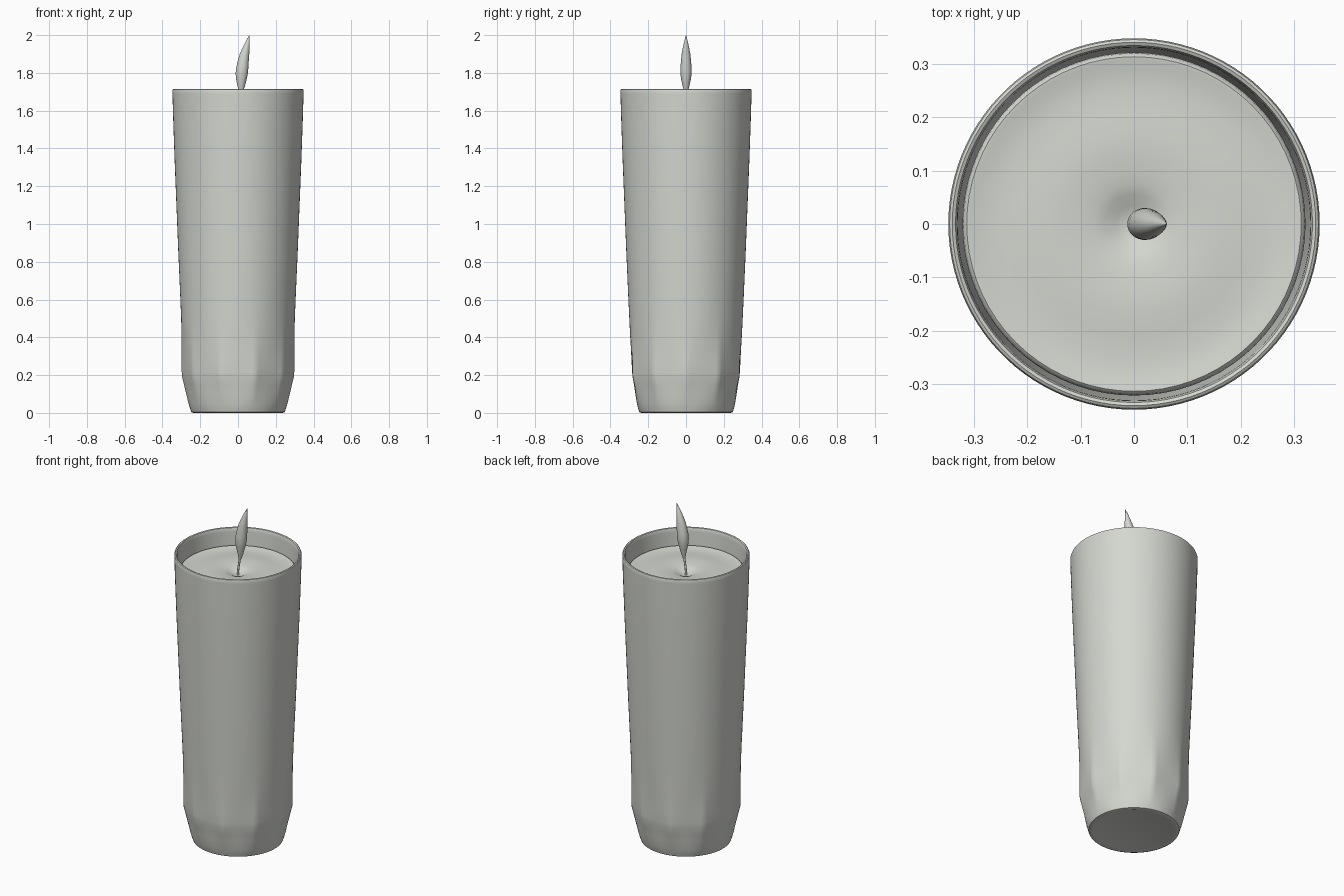
import bpy, bmesh, math
from mathutils import Vector

grey = bpy.data.materials.new("pale_grey")
grey.diffuse_color = (0.66, 0.68, 0.63, 1)


def loft(name, rings, angle=40):
    """Skin closed rings of points in order and cap both ends."""
    bm = bmesh.new()
    loops = [[bm.verts.new(p) for p in ring] for ring in rings]
    n = len(loops[0])
    for a, b in zip(loops, loops[1:]):
        for i in range(n):
            j = (i + 1) % n
            bm.faces.new((a[i], a[j], b[j], b[i]))
    bm.faces.new(list(reversed(loops[0])))
    bm.faces.new(loops[-1])
    bmesh.ops.recalc_face_normals(bm, faces=bm.faces)
    mesh = bpy.data.meshes.new(name)
    bm.to_mesh(mesh)
    bm.free()
    mesh.materials.append(grey)
    ob = bpy.data.objects.new(name, mesh)
    bpy.context.collection.objects.link(ob)
    bpy.ops.object.select_all(action='DESELECT')
    ob.select_set(True)
    bpy.context.view_layer.objects.active = ob
    bpy.ops.object.shade_smooth_by_angle(angle=math.radians(angle))
    return ob


def ring(r, z, n, facet=0.0, cx=0.0, squash=1.0):
    """Circle, blended by 'facet' towards a ten-sided outline."""
    pts = []
    step = math.tau / 10
    for i in range(n):
        a = math.tau * i / n
        flat = math.cos(step / 2) / math.cos(a % step - step / 2)
        q = r * (1 + facet * (flat - 1))
        pts.append(Vector((cx + q * math.cos(a), squash * q * math.sin(a), z)))
    return pts


# Tapered glass: faceted foot, round rim, hollow inside (radius, height, facet)
glass_profile = [
    (0.215, 0.006, 0), (0.235, 0.0, 0), (0.247, 0.004, 0), (0.254, 0.025, 0),
    (0.262, 0.05, 0.15), (0.274, 0.10, 0.45), (0.286, 0.15, 0.75),
    (0.296, 0.19, 0.9), (0.298, 0.22, 0.85), (0.298, 0.28, 0.65),
    (0.298, 0.35, 0.4), (0.299, 0.42, 0.18), (0.301, 0.50, 0.05),
    (0.305, 0.60, 0), (0.316, 0.85, 0), (0.326, 1.10, 0), (0.336, 1.35, 0),
    (0.344, 1.58, 0), (0.347, 1.69, 0), (0.3475, 1.705, 0), (0.345, 1.713, 0),
    (0.340, 1.716, 0), (0.334, 1.713, 0), (0.331, 1.705, 0), (0.330, 1.69, 0),
    (0.325, 1.58, 0), (0.285, 0.60, 0), (0.255, 0.25, 0), (0.22, 0.15, 0),
]
loft("glass", [ring(r, z, 100, f) for r, z, f in glass_profile])

# Wax with a rounded edge, faint ripples and a dip at the wick
wax_profile = [
    (0.20, 0.17), (0.245, 0.26), (0.279, 0.60), (0.318, 1.56), (0.321, 1.600),
    (0.319, 1.611), (0.313, 1.616), (0.305, 1.615), (0.29, 1.611),
    (0.25, 1.609), (0.21, 1.611), (0.17, 1.615), (0.13, 1.614), (0.10, 1.611),
    (0.075, 1.608), (0.055, 1.602), (0.035, 1.592), (0.02, 1.587), (0.008, 1.585),
]
loft("wax", [ring(r, z, 72) for r, z in wax_profile])

# Thin leaning wick
wick_path = [(0.0, 1.57), (0.0, 1.60), (0.003, 1.63), (0.008, 1.66), (0.014, 1.70)]
loft("wick", [ring(0.006, z, 12, 0, x) for x, z in wick_path])

# Flame: swollen teardrop with the tip bent to one side (radius, height, centre x)
flame_profile = [
    (0.002, 1.665, 0.010), (0.007, 1.68, 0.012), (0.014, 1.71, 0.016),
    (0.022, 1.74, 0.017), (0.029, 1.77, 0.018), (0.0325, 1.80, 0.020),
    (0.032, 1.83, 0.023), (0.029, 1.865, 0.028), (0.025, 1.90, 0.0345),
    (0.019, 1.93, 0.042), (0.012, 1.96, 0.0495), (0.006, 1.982, 0.0555),
    (0.001, 2.0, 0.061),
]
loft("flame", [ring(r, z, 32, 0, x, 0.92) for r, z, x in flame_profile])
